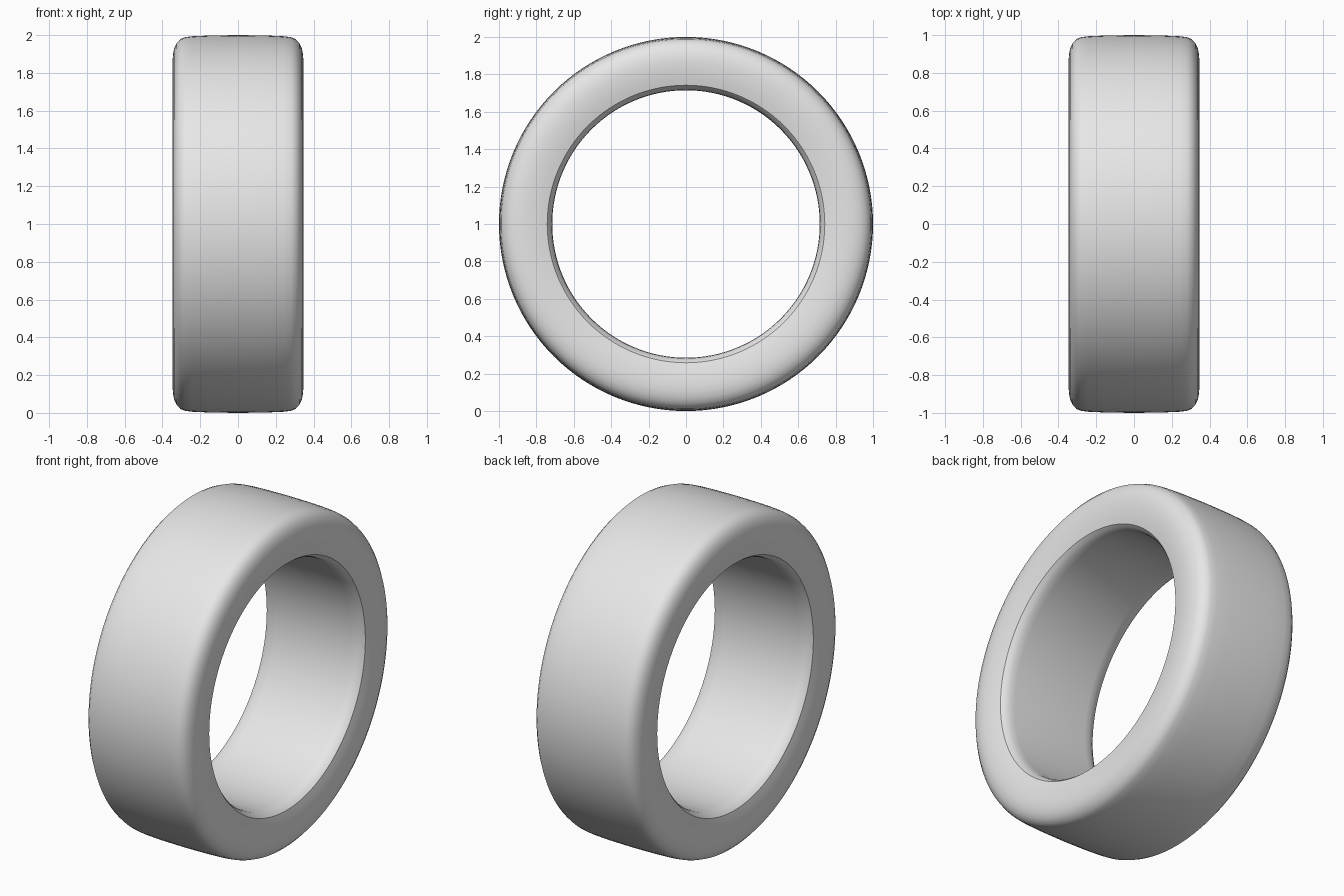
import bpy
import bmesh
import math
from mathutils import Vector

cube = bpy.data.objects.get("Cube")
if cube:
    bpy.data.objects.remove(cube)

SEGMENTS = 128

# Plain grey rubber
rubber = bpy.data.materials.new("grey_rubber")
rubber.use_nodes = True
grey = (0.8, 0.8, 0.8, 1)
rubber.diffuse_color = grey
rubber.node_tree.nodes["Principled BSDF"].inputs["Base Color"].default_value = grey

# Half cross-section (width, radius): tread, shoulder, sidewall, bead, inner bore
half = [(0.0, 1.0), (0.15, 0.998), (0.24, 0.994), (0.28, 0.989), (0.305, 0.979),
        (0.325, 0.957), (0.338, 0.93), (0.345, 0.895), (0.346, 0.86),
        (0.343, 0.82), (0.337, 0.78), (0.328, 0.742),
        (0.31, 0.728), (0.285, 0.718), (0.25, 0.715)]
profile = half + [(-x, r) for x, r in reversed(half[1:])]

# Revolve the closed section around the wheel axis
bm = bmesh.new()
verts = [bm.verts.new((x, 0, r)) for x, r in profile]
edges = [bm.edges.new((a, b)) for a, b in zip(verts, verts[1:] + verts[:1])]
bmesh.ops.spin(bm, geom=verts + edges, cent=Vector(), axis=(1, 0, 0),
               angle=math.tau, steps=SEGMENTS, use_merge=True)
bmesh.ops.remove_doubles(bm, verts=bm.verts, dist=1e-4)
bmesh.ops.recalc_face_normals(bm, faces=bm.faces)

mesh = bpy.data.meshes.new("tyre")
bm.to_mesh(mesh)
bm.free()
mesh.materials.append(rubber)
tyre = bpy.data.objects.new("tyre", mesh)
tyre.location.z = 1
bpy.context.collection.objects.link(tyre)

# Smooth rubber with a crisp bead edge
bpy.ops.object.select_all(action='DESELECT')
tyre.select_set(True)
bpy.context.view_layer.objects.active = tyre
bpy.ops.object.shade_smooth_by_angle(angle=math.radians(30))
